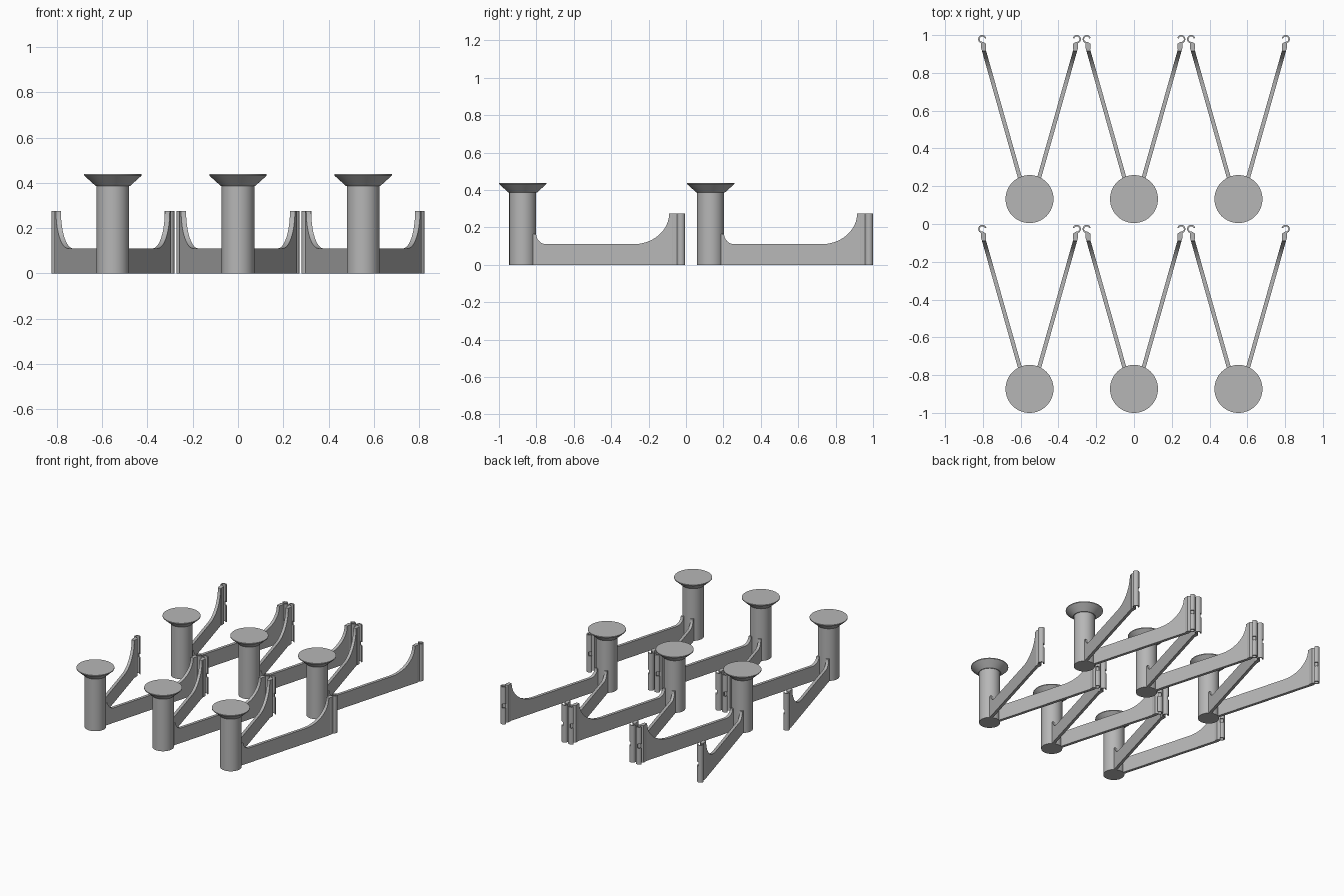
import bpy, bmesh, math

if "Cube" in bpy.data.objects:
    bpy.data.objects.remove(bpy.data.objects["Cube"])

grey = bpy.data.materials.new("grey plastic")
grey.diffuse_color = (0.47, 0.47, 0.47, 1)
grey.use_nodes = True
grey.node_tree.nodes["Principled BSDF"].inputs["Base Color"].default_value = grey.diffuse_color


def finish(bm, name):
    bmesh.ops.recalc_face_normals(bm, faces=bm.faces)
    me = bpy.data.meshes.new(name)
    bm.to_mesh(me)
    bm.free()
    me.materials.append(grey)
    return me


def prism(bm, bottom, top):
    """Closed prism between two matching outlines."""
    a = [bm.verts.new(p) for p in bottom]
    b = [bm.verts.new(p) for p in top]
    bm.faces.new(a)
    bm.faces.new(b)
    n = len(a)
    for i in range(n):
        j = (i + 1) % n
        bm.faces.new((a[i], a[j], b[j], b[i]))


def upright(bm, outline, z0, z1):
    prism(bm, [(x, y, z0) for x, y in outline], [(x, y, z1) for x, y in outline])


def post_mesh():
    """Round post with a flared flat cap."""
    bm = bmesh.new()
    profile = [(0.072, 0), (0.072, 0.387), (0.077, 0.387), (0.127, 0.432), (0.127, 0.438)]
    n = 64
    rings = [[bm.verts.new((r * math.cos(2 * math.pi * i / n),
                            r * math.sin(2 * math.pi * i / n), z)) for i in range(n)]
             for r, z in profile]
    for lo, hi in zip(rings, rings[1:]):
        for i in range(n):
            j = (i + 1) % n
            bm.faces.new((lo[i], lo[j], hi[j], hi[i]))
    bm.faces.new(rings[0])
    bm.faces.new(rings[-1])
    return finish(bm, "post")


def arm_mesh(side):
    """Slanted thin wall: fillet at the post, concave rise at the far end."""
    bm = bmesh.new()
    steps = [math.pi / 2 * i / 12 for i in range(13)]
    pts = [(0.03, 0), (0.03, 0.165), (0.072, 0.165)]
    pts += [(0.127 - 0.055 * math.cos(a), 0.165 - 0.055 * math.sin(a)) for a in steps[1:]]
    pts += [(0.593 + 0.19 * math.sin(a), 0.275 - 0.165 * math.cos(a)) for a in steps]
    pts += [(0.805, 0.275), (0.805, 0)]

    def wall(off):
        return [(side * (0.019 + 0.283 * y + off), y, z) for y, z in pts]
    prism(bm, wall(-0.011), wall(0.011))
    return finish(bm, "arm")


def arc(side, a0, a1, n):
    """C-shaped outline of the hook between two angles."""
    angles = [math.radians(a0 + (a1 - a0) * i / n) for i in range(n + 1)]
    ring = [(r * math.cos(a), r * math.sin(a)) for r, aa in
            ((0.022, angles), (0.014, angles[::-1])) for a in aa]
    return [(side * (0.25 + x), 0.8465 + y) for x, y in ring]


def hook_mesh(side):
    """End block with a curled clip whose lip is split at mid height."""
    bm = bmesh.new()
    block = [(0.230, 0.792), (0.249, 0.787), (0.257, 0.800), (0.257, 0.828),
             (0.246, 0.832), (0.230, 0.822)]
    upright(bm, [(side * x, y) for x, y in block], 0, 0.275)
    upright(bm, arc(side, -105, 95, 16), 0, 0.275)
    for z0, z1 in ((0, 0.12), (0.15, 0.275)):
        upright(bm, arc(side, 95, 165, 6), z0, z1)
    return finish(bm, "hook")


parts = [("post", post_mesh())]
for label, side in (("left", -1), ("right", 1)):
    parts.append((label + "_arm", arm_mesh(side)))
    parts.append((label + "_hook", hook_mesh(side)))

# Six identical brackets in two rows of three
for row, y in (("front", -0.873), ("back", 0.132)):
    for col, x in enumerate((-0.553, 0, 0.553), 1):
        for name, me in parts:
            ob = bpy.data.objects.new(f"{row}_{col}_{name}", me)
            ob.location = (x, y, 0)
            bpy.context.collection.objects.link(ob)

# Smooth round surfaces, keep edges sharp
for _, me in parts:
    user = next(o for o in bpy.data.objects if o.data == me)
    bpy.ops.object.select_all(action='DESELECT')
    user.select_set(True)
    bpy.context.view_layer.objects.active = user
    bpy.ops.object.shade_smooth_by_angle(angle=math.radians(30))
